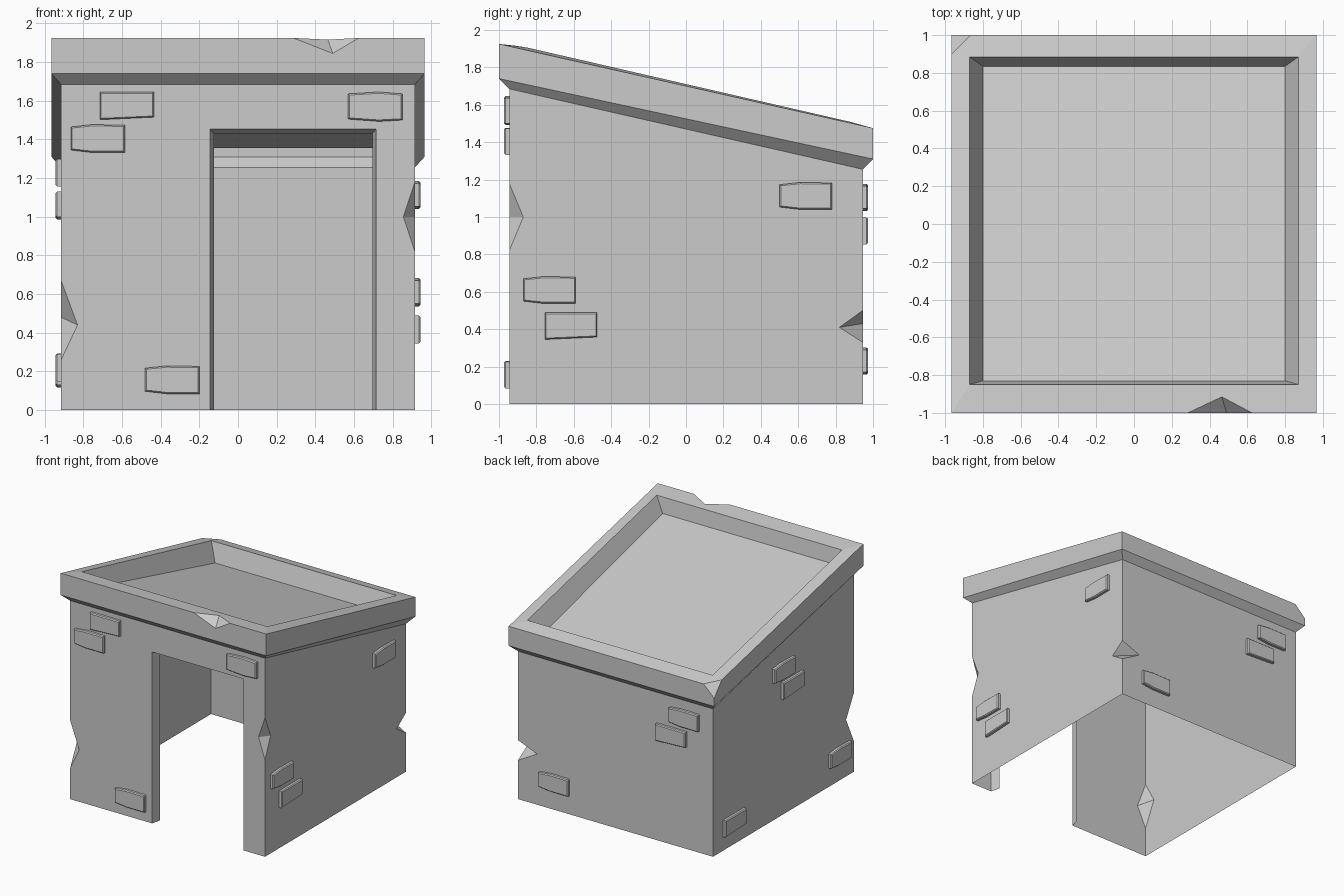
import bpy
import bmesh

cube = bpy.data.objects.get("Cube")
if cube:
    bpy.data.objects.remove(cube, do_unlink=True)

stone = bpy.data.materials.new("grey_stone")
stone.use_nodes = True
GREY = (0.6, 0.6, 0.6, 1)
stone.diffuse_color = GREY
stone.node_tree.nodes["Principled BSDF"].inputs["Base Color"].default_value = GREY


def build(name, faces):
    """Make a flat-shaded object from a list of polygons, welding shared corners."""
    bm = bmesh.new()
    for points in faces:
        bm.faces.new([bm.verts.new(p) for p in points])
    bmesh.ops.remove_doubles(bm, verts=bm.verts, dist=0.0005)
    bmesh.ops.recalc_face_normals(bm, faces=bm.faces)
    mesh = bpy.data.meshes.new(name)
    bm.to_mesh(mesh)
    bm.free()
    mesh.materials.append(stone)
    obj = bpy.data.objects.new(name, mesh)
    bpy.context.collection.objects.link(obj)
    return obj


def ring(hx, y_front, y_back, z_front, z_back):
    """Sloping rectangle, counter-clockwise from the front -x corner."""
    return [(-hx, y_front, z_front), (hx, y_front, z_front),
            (hx, y_back, z_back), (-hx, y_back, z_back)]


def bridge(a, b):
    return [[a[i], a[(i + 1) % 4], b[(i + 1) % 4], b[i]] for i in range(4)]


# Main loops, from the ground to the sunken roof floor
WX, WY = 0.915, 0.945
base = ring(WX, -WY, WY, 0, 0)
wall_top = ring(WX, -WY, WY, 1.685, 1.255)
slab_low = ring(0.965, -1, 1, 1.74, 1.31)
slab_top = ring(0.965, -1, 1, 1.925, 1.475)
opening = ring(0.87, -0.85, 0.885, 1.906, 1.507)
floor = ring(0.8, -0.83, 0.835, 1.777, 1.355)

# Chipped wall corners: low z, high z, (inset, z) along x, (inset, z) along y
NOTCHES = {0: (0.26, 0.67, (0.085, 0.44), (0.105, 0.48)),
           1: (0.82, 1.18, (0.06, 1.0), (0.075, 1.0)),
           2: (0.33, 0.50, (0.18, 0.43), (0.125, 0.41))}


def notch(corner):
    low, high, (dx, zx), (dy, zy) = NOTCHES[corner]
    x, y, _ = base[corner]
    along_x = (x - dx * (1 if x > 0 else -1), y, zx)
    along_y = (x, y - dy * (1 if y > 0 else -1), zy)
    return (x, y, low), (x, y, high), along_x, along_y


def corner_edge(corner, axis):
    """Points up a wall corner, as seen on the wall that runs along the axis."""
    if corner not in NOTCHES:
        return [base[corner], wall_top[corner]]
    low, high, along_x, along_y = notch(corner)
    return [base[corner], low, along_x if axis == 0 else along_y, high, wall_top[corner]]


def doorway(x0, x1, top, y):
    return [(x0, y, 0), (x0, y, top), (x1, y, top), (x1, y, 0)]


# Walls with a doorway in the front
door_outer = doorway(-0.145, 0.715, 1.455, -WY)
door_inner = doorway(-0.125, 0.695, 1.43, -WY + 0.08)
walls = []
for i in range(4):
    j, axis = (i + 1) % 4, i % 2
    outline = corner_edge(j, axis) + corner_edge(i, axis)[::-1]
    walls.append(outline + door_outer if i == 0 else outline)
for corner in NOTCHES:
    low, high, px, py = notch(corner)
    walls += [[low, px, py], [high, py, px]]
walls += [[door_outer[i], door_outer[i + 1], door_inner[i + 1], door_inner[i]]
          for i in range(3)]
build("walls", walls)

# Roof slab with a chipped front edge and a chipped back corner
chip = [(0.285, -1, 1.925), (0.49, -1, 1.845), (0.625, -1, 1.925)]
chip_in = (0.465, -0.915, 1.916)
cut_side, cut_back, cut_low = (-0.965, 0.9, 1.4975), (-0.865, 1, 1.475), (-0.965, 1, 1.38)
t, o = slab_top, opening
roof = bridge(wall_top, slab_low) + bridge(opening, floor) + [floor]
roof += [
    [slab_low[0], slab_low[1], t[1], *chip[::-1], t[0]],
    [slab_low[1], slab_low[2], t[2], t[1]],
    [slab_low[2], slab_low[3], cut_low, cut_back, t[2]],
    [slab_low[3], slab_low[0], t[0], cut_side, cut_low],
    [t[0], chip[0], chip_in, chip[2], t[1], o[1], o[0]],
    [t[1], t[2], o[2], o[1]],
    [t[2], cut_back, cut_side, o[3], o[2]],
    [cut_side, t[0], o[0], o[3]],
    [chip[0], chip[1], chip_in], [chip[1], chip[2], chip_in],
    [cut_side, cut_back, cut_low],
]
build("roof", roof)

# Raised bricks: outlines in wall coordinates
SHAPES = {
    "slanted": [(-0.14, -0.073), (0.14, -0.06), (0.14, 0.07), (-0.14, 0.07)],
    "tapered": [(-0.14, -0.06), (-0.03, -0.073), (0.14, -0.073), (0.14, 0.069),
                (-0.03, 0.072), (-0.14, 0.06)],
    "bulged": [(-0.14, -0.065), (0.02, -0.077), (0.14, -0.07), (0.14, 0.066),
               (0.02, 0.076), (-0.14, 0.066)],
}
# Each wall maps (along, height, out) to space, along running right seen from outside
SIDES = {
    "front": lambda u, z, d: (u, -WY - d, z),
    "right": lambda u, z, d: (WX + d, u, z),
    "back": lambda u, z, d: (-u, WY + d, z),
    "left": lambda u, z, d: (-WX - d, -u, z),
}
BRICKS = {
    "front": [(-0.575, 1.575, "slanted"), (-0.725, 1.405, "tapered"),
              (0.71, 1.57, "bulged"), (-0.34, 0.157, "tapered")],
    "right": [(0.64, 1.113, "tapered"), (-0.73, 0.61, "tapered"),
              (-0.615, 0.418, "slanted")],
    "back": [(0.65, 1.105, "tapered"), (0.53, 0.927, "slanted"),
             (-0.57, 0.23, "tapered")],
    "left": [(-0.01, 1.23, "tapered"), (0.11, 1.06, "slanted"),
             (0.745, 0.22, "tapered"), (-0.67, 0.19, "slanted")],
}
for side, bricks in BRICKS.items():
    place = SIDES[side]
    for number, (u, z, shape) in enumerate(bricks, 1):
        # Wall line, bevel start and slightly smaller face
        loops = [[place(u + a * s, z + b * (2 * s - 1), d) for a, b in SHAPES[shape]]
                 for s, d in ((1, 0), (1, 0.02), (0.95, 0.028))]
        n = len(SHAPES[shape])
        faces = [[lo[i], lo[(i + 1) % n], hi[(i + 1) % n], hi[i]]
                 for lo, hi in zip(loops, loops[1:]) for i in range(n)]
        build(f"{side}_brick_{number}", faces + [loops[-1]])
